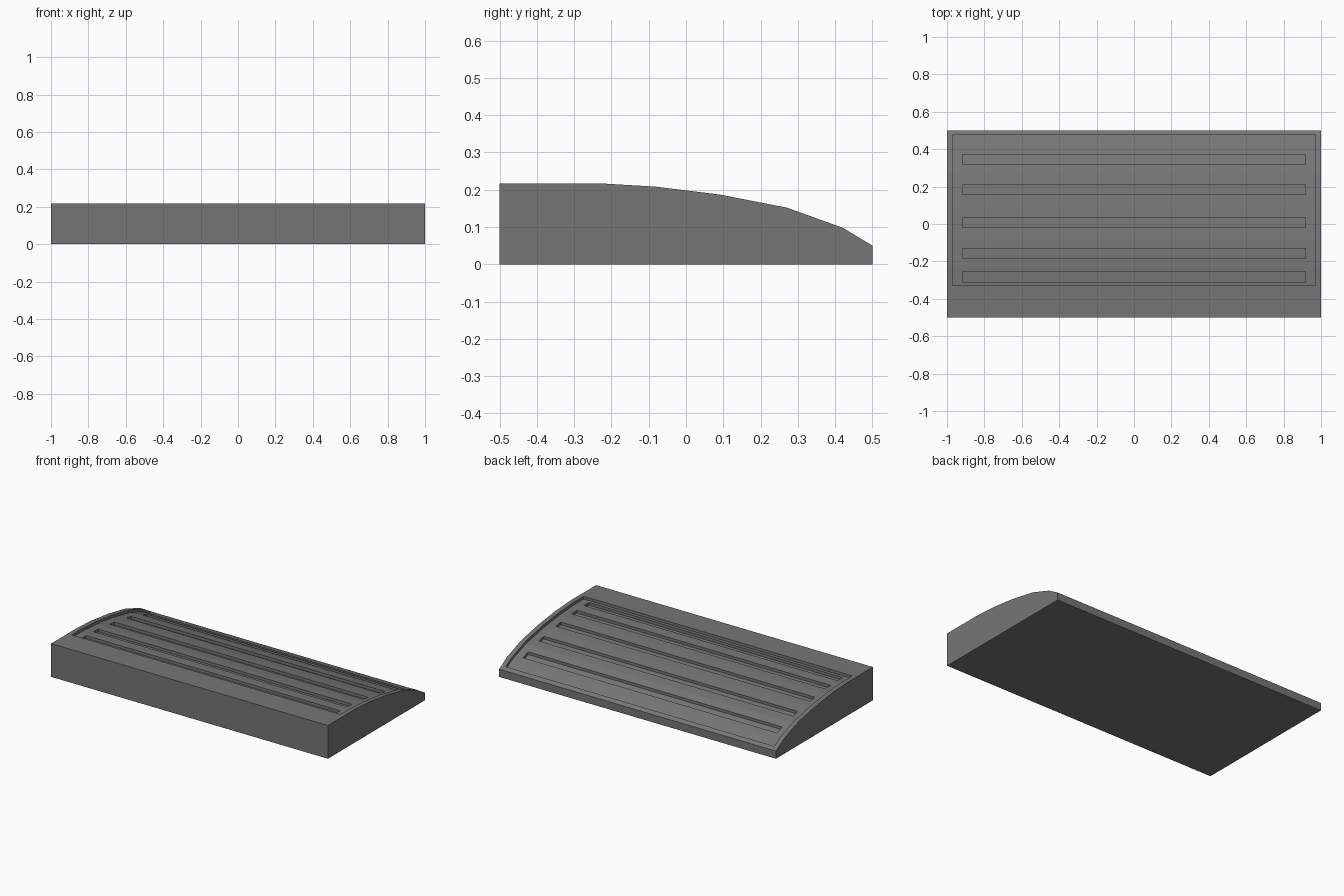
import bpy
import bmesh

cube = bpy.data.objects.get("Cube")
if cube:
    bpy.data.objects.remove(cube, do_unlink=True)

grey = bpy.data.materials.new("dark_grey")
grey.use_nodes = True
colour = (0.18, 0.18, 0.18, 1)
grey.diffuse_color = colour
grey.node_tree.nodes["Principled BSDF"].inputs["Base Color"].default_value = colour

# Side profile of the curved top, as (y, z) from front to back
TOP = [(-0.5, 0.217), (-0.23, 0.217), (-0.08, 0.208), (0.09, 0.187),
       (0.27, 0.152), (0.42, 0.098), (0.5, 0.05)]


def height(y):
    for (y0, z0), (y1, z1) in zip(TOP, TOP[1:]):
        if y <= y1:
            return z0 + (z1 - z0) * (y - y0) / (y1 - y0)
    return TOP[-1][1]


def prism(name, profile, half_width):
    """Extrude a (y, z) outline along x."""
    bm = bmesh.new()
    face = bm.faces.new([bm.verts.new((-half_width, y, z)) for y, z in profile])
    ext = bmesh.ops.extrude_face_region(bm, geom=[face])
    moved = [g for g in ext["geom"] if isinstance(g, bmesh.types.BMVert)]
    bmesh.ops.translate(bm, verts=moved, vec=(2 * half_width, 0, 0))
    bmesh.ops.recalc_face_normals(bm, faces=bm.faces)
    mesh = bpy.data.meshes.new(name)
    bm.to_mesh(mesh)
    bm.free()
    mesh.materials.append(grey)
    obj = bpy.data.objects.new(name, mesh)
    bpy.context.collection.objects.link(obj)
    return obj


def recess(target, front, back, half_width, depth):
    """Cut a pocket whose floor follows the curved top."""
    ys = [front] + [y for y, z in TOP if front < y < back] + [back]
    floor = [(y, height(y) - depth) for y in ys]
    cutter = prism("recess_cutter", floor + [(back, 0.4), (front, 0.4)], half_width)
    cutter.hide_render = True
    mod = target.modifiers.new("recess", "BOOLEAN")
    mod.operation = "DIFFERENCE"
    mod.solver = "EXACT"
    mod.object = cutter
    return cutter


# Solid wedge body
body = prism("curved_body", TOP + [(0.5, 0), (-0.5, 0)], 1.0)

# Shallow panel, then the long slots sunk into it
cutters = [recess(body, -0.33, 0.475, 0.97, 0.018)]
for centre in (-0.283, -0.157, 0.008, 0.183, 0.345):
    cutters.append(recess(body, centre - 0.026, centre + 0.026, 0.917, 0.036))

# Bake the cuts and drop the cutters
bpy.context.view_layer.update()
graph = bpy.context.evaluated_depsgraph_get()
baked = bpy.data.meshes.new_from_object(body.evaluated_get(graph))
body.modifiers.clear()
body.data = baked
for cutter in cutters:
    bpy.data.objects.remove(cutter, do_unlink=True)
